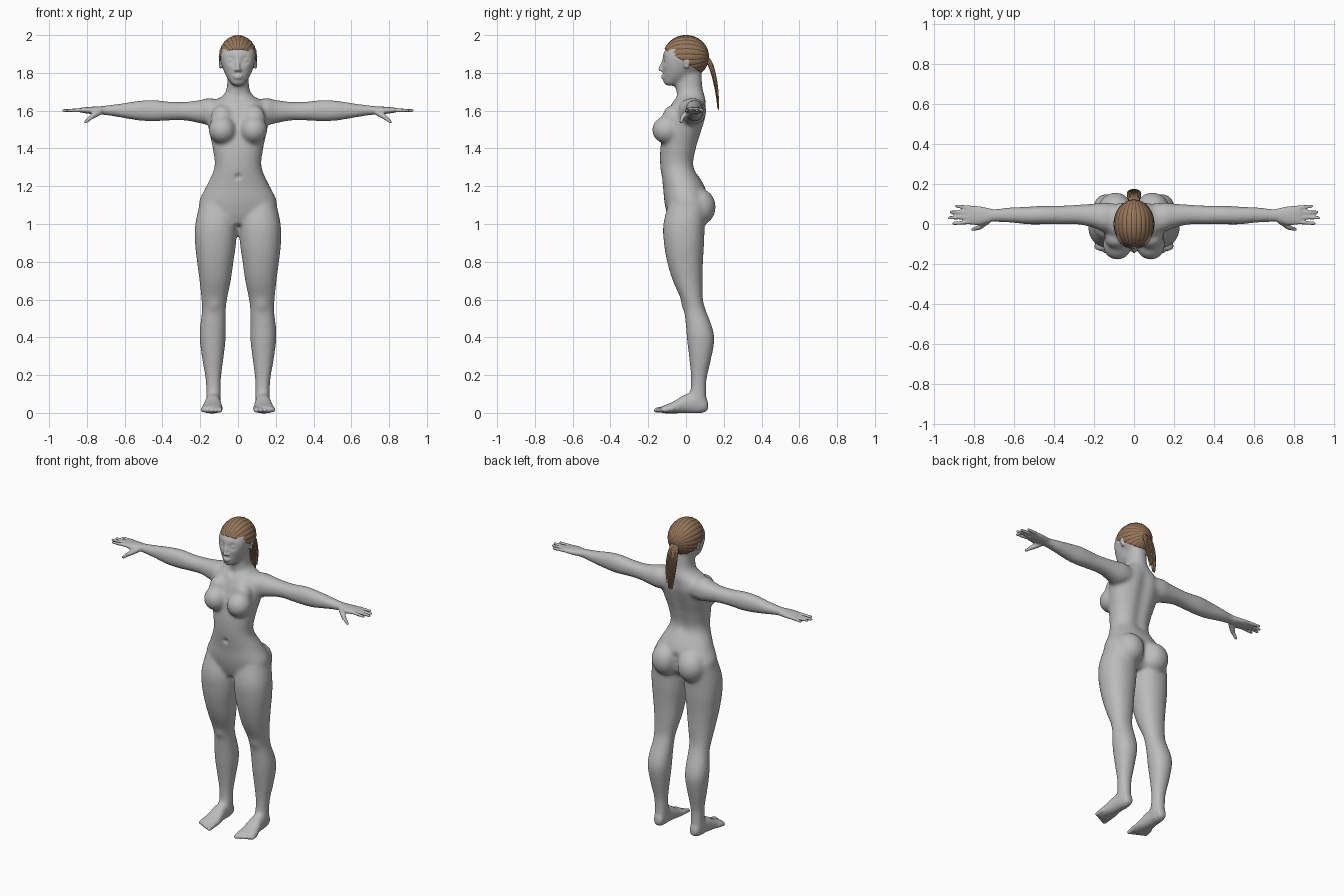
import bpy, bmesh, math, random
from mathutils import Matrix, Vector

random.seed(4)
cube = bpy.data.objects.get("Cube")
if cube:
    bpy.data.objects.remove(cube, do_unlink=True)


def material(name, colour):
    mat = bpy.data.materials.new(name)
    mat.use_nodes = True
    mat.diffuse_color = (*colour, 1)
    mat.node_tree.nodes["Principled BSDF"].inputs["Base Color"].default_value = (*colour, 1)
    return mat


skin = material("plain grey", (.5, .5, .5))
brown = material("hair brown", (.3, .18, .1))
dark = material("hair shadow brown", (.11, .065, .035))


def spline(rows, steps=5):
    """Smoothly interpolate a list of section rows."""
    out = []
    for i in range(len(rows) - 1):
        p = [rows[max(0, min(len(rows) - 1, i + k))] for k in (-1, 0, 1, 2)]
        for s in range(steps):
            t = s / steps
            out.append([b + .5 * t * (c - a + t * (2*a - 5*b + 4*c - d + t * (3*(b - c) + d - a)))
                        for a, b, c, d in zip(*p)])
    return out + [list(rows[-1])]


def loft(bm, axis, rows, sides=(1, -1), n=32):
    """Closed oval tube; each row is position, then min and max of both other axes."""
    for side in sides:
        rings = []
        for t, a0, a1, b0, b1 in spline(rows):
            ring = []
            for k in range(n):
                ang = math.tau * k / n
                c, s = (math.copysign(abs(f) ** .92, f) for f in (math.cos(ang), math.sin(ang)))
                a = (a0 + a1 + (a1 - a0) * c) / 2
                b = (b0 + b1 + (b1 - b0) * s) / 2
                x, y, z = {"x": (t, a, b), "y": (a, t, b), "z": (a, b, t)}[axis]
                ring.append(bm.verts.new((x * side, y, z)))
            rings.append(ring)
        for r, q in zip(rings, rings[1:]):
            for k in range(n):
                j = (k + 1) % n
                bm.faces.new((r[k], r[j], q[j], q[k]))
        bm.faces.new(rings[0])
        bm.faces.new(rings[-1])


def ball(bm, centre, radii, detail=3):
    """Ellipsoid, repeated on the other side when it is off centre."""
    for side in ((1, -1) if centre[0] else (1,)):
        place = Matrix.Translation((centre[0] * side, centre[1], centre[2]))
        bmesh.ops.create_icosphere(bm, subdivisions=detail, radius=1,
                                   matrix=place @ Matrix.Diagonal((*radii, 1)))


def chain(bm, a, b, r0, r1, n=14):
    """Tapered finger-like rod made of overlapping balls."""
    for i in range(n + 1):
        t = i / n
        r = r0 + (r1 - r0) * t
        ball(bm, Vector(a).lerp(Vector(b), t), (r, r, r), 2)


def fused(name, bm, voxel, rounds):
    """Object whose overlapping parts are fused into one smooth skin."""
    bmesh.ops.recalc_face_normals(bm, faces=bm.faces)
    mesh = bpy.data.meshes.new(name)
    bm.to_mesh(mesh)
    bm.free()
    mesh.materials.append(skin)
    obj = bpy.data.objects.new(name, mesh)
    bpy.context.collection.objects.link(obj)
    remesh = obj.modifiers.new("fuse", "REMESH")
    remesh.mode, remesh.voxel_size, remesh.use_smooth_shade = "VOXEL", voxel, True
    smooth = obj.modifiers.new("soften", "SMOOTH")
    smooth.factor, smooth.iterations = .5, rounds
    return obj


# Torso and neck: height, half width, front, back
core = bmesh.new()
torso = [(1, .1, -.08, .06), (1.05, .19, -.1, .1), (1.12, .206, -.115, .12),
         (1.2, .168, -.122, .098), (1.3, .125, -.136, .048), (1.4, .134, -.136, .06),
         (1.5, .155, -.12, .09), (1.58, .165, -.1, .112), (1.64, .14, -.075, .108),
         (1.68, .08, -.05, .098), (1.72, .06, -.053, .088), (1.8, .056, -.05, .082)]
loft(core, "z", [(z, -w, w, f, b) for z, w, f, b in torso], (1,))
ball(core, (.083, -.103, 1.498), (.073, .077, .074))
ball(core, (.085, -.075, 1.56), (.06, .05, .07))
ball(core, (.092, .068, 1.09), (.09, .09, .1))

# Legs, feet and arms
loft(core, "z", [
    (1.12, .03, .2, -.09, .11), (1, .008, .226, -.12, .1), (.9, .01, .228, -.117, .096),
    (.8, .024, .217, -.1, .09), (.7, .038, .204, -.07, .088), (.6, .058, .194, -.026, .09),
    (.54, .064, .191, -.01, .106), (.45, .064, .202, 0, .14), (.38, .066, .202, .006, .15),
    (.28, .078, .189, .018, .132), (.18, .09, .172, .026, .11), (.1, .09, .169, .02, .108),
    (.04, .092, .168, 0, .112), (.01, .1, .16, .02, .105)])
loft(core, "y", [
    (.118, .1, .155, .01, .06), (.08, .095, .166, -.003, .1), (0, .09, .176, -.003, .1),
    (-.06, .08, .19, -.003, .064), (-.11, .078, .2, -.003, .042), (-.135, .083, .193, 0, .034)])
loft(core, "x", [
    (.08, -.03, .1, 1.54, 1.65), (.15, -.04, .107, 1.525, 1.667), (.2, -.02, .102, 1.533, 1.657),
    (.28, -.002, .097, 1.548, 1.647), (.36, -.002, .092, 1.548, 1.648), (.45, -.002, .092, 1.543, 1.657),
    (.53, -.002, .087, 1.548, 1.652), (.62, .007, .083, 1.563, 1.638), (.7, .01, .076, 1.576, 1.628),
    (.74, .008, .08, 1.577, 1.625)])

# Skull and face
ball(core, (0, 0, 1.885), (.097, .117, .11))
face = [(1.732, .024, -.108, -.07), (1.745, .038, -.119, -.03), (1.78, .062, -.122, .02),
        (1.82, .08, -.124, .04), (1.86, .09, -.126, .05), (1.9, .093, -.121, .06),
        (1.94, .085, -.1, .06)]
loft(core, "z", [(z, -w, w, f, b) for z, w, f, b in face], (1,))

rough = fused("body_core", core, .01, 10)
mesh = bpy.data.meshes.new_from_object(rough.evaluated_get(bpy.context.evaluated_depsgraph_get()))
bpy.data.objects.remove(rough, do_unlink=True)
body = bmesh.new()
body.from_mesh(mesh)
bpy.data.meshes.remove(mesh)

# Soft sculpting strokes: centre, radius, push along y
strokes = [((.037, -.12, 1.868), .019, .013), ((0, -.13, 1.25), .014, .014),
           ((0, -.06, 1.665), .02, .008), ((.125, -.015, .57), .03, -.007),
           ((.05, -.118, 1.835), .016, -.003)]
strokes += [((0, .05 + .23 * i * .06, 1.3 + i * .06), .042, -.011) for i in range(6)]
strokes += [((0, .13, 1.02 + i * .04), .026, -.02) for i in range(4)]
for v in body.verts:
    half = Vector((abs(v.co.x), v.co.y, v.co.z))
    v.co.y += sum(push * math.exp(-(half - Vector(c)).length_squared / r ** 2) for c, r, push in strokes)

# Hands with fingers and thumb
loft(body, "x", [(.71, .012, .075, 1.58, 1.624), (.77, -.005, .088, 1.582, 1.621),
                 (.82, -.003, .092, 1.588, 1.617), (.838, 0, .091, 1.591, 1.614)])
for i, tip in enumerate((.908, .93, .922, .895)):
    chain(body, (.82, .01 + .024 * i, 1.603), (tip - .007, .002 + .029 * i, 1.601), .0115, .009)
chain(body, (.735, .015, 1.593), (.775, -.017, 1.567), .018, .014)
chain(body, (.775, -.017, 1.567), (.808, -.027, 1.54), .013, .009)

# Toes
for i in range(5):
    x = .097 + .021 * i
    chain(body, (x, -.11 + .01 * i, .022), (x + .002 * i, -.157 + .01 * i, .014), .017 - .001 * i, .014 - .001 * i)

# Nose, lips, eyes, brows and ears
chain(body, (0, -.117, 1.868), (0, -.138, 1.819), .008, .0105)
ball(body, (.011, -.127, 1.815), (.009, .012, .008))
ball(body, (0, -.122, 1.783), (.025, .01, .006))
ball(body, (0, -.12, 1.772), (.021, .011, .007))
ball(body, (.037, -.101, 1.867), (.017, .015, .012))
chain(body, (.017, -.113, 1.886), (.055, -.1, 1.888), .007, .006)
for z, r in ((1.86, .02), (1.835, .013)):
    ball(body, (.093, .004, z), (.008, r, r))
fused("body", body, .0062, 2)

# Hair cap: ridged shell, combed from the forehead to the back
cap = bmesh.new()
bmesh.ops.create_uvsphere(cap, u_segments=120, v_segments=28, radius=1)
ridges = 24
for v in cap.verts:
    x, y, z = v.co
    lift = 1 + .012 * math.cos(ridges * math.atan2(y, x)) * math.hypot(x, y)
    v.co = Vector((x * .101 * lift, -z * .122, 1.885 + y * .114 * lift))
for f in cap.faces:
    c = f.calc_center_median()
    wave = math.cos(ridges * math.atan2((c.z - 1.885) / .114, c.x / .101))
    f.material_index = int(wave < -.75)
    f.smooth = True
cut = bmesh.ops.bisect_plane(cap, geom=cap.verts[:] + cap.edges[:] + cap.faces[:],
                             plane_co=(0, -.11, 1.925), plane_no=(0, .11, .17), clear_inner=True)
rim = [e for e in cut["geom_cut"] if isinstance(e, bmesh.types.BMEdge)]
bmesh.ops.holes_fill(cap, edges=rim, sides=0)
bmesh.ops.recalc_face_normals(cap, faces=cap.faces)
mesh = bpy.data.meshes.new("hair_cap")
cap.to_mesh(mesh)
cap.free()

# Ponytail: bundle of tapered strands
tail = bpy.data.curves.new("ponytail", "CURVE")
tail.dimensions, tail.bevel_depth, tail.bevel_resolution, tail.use_fill_caps = "3D", .008, 1, True
path = [(.095, 1.89, .5), (.128, 1.87, .6), (.15, 1.8, 1), (.165, 1.72, 1), (.172, 1.66, .9), (.174, 1.6, .6)]
for i in range(18):
    spread = (i % 9 - 4) / 4
    layer = -.012 if i > 8 else 0
    strand = tail.splines.new("NURBS")
    strand.points.add(len(path) - 1)
    strand.order_u, strand.use_endpoint_u, strand.resolution_u = 4, True, 4
    drop = random.uniform(0, .05)
    for k, (y, z, wide) in enumerate(path):
        t = k / (len(path) - 1)
        strand.points[k].co = (spread * .031 * wide, y + layer * (1 - t) - .006 * spread ** 2, z + drop * t, 1)
        strand.points[k].radius = 1.05 - .8 * t
    strand.material_index = int(i % 4 == 1)
    strand.use_smooth = True

for name, data in (("hair_cap", mesh), ("ponytail", tail)):
    data.materials.append(brown)
    data.materials.append(dark)
    bpy.context.collection.objects.link(bpy.data.objects.new(name, data))
